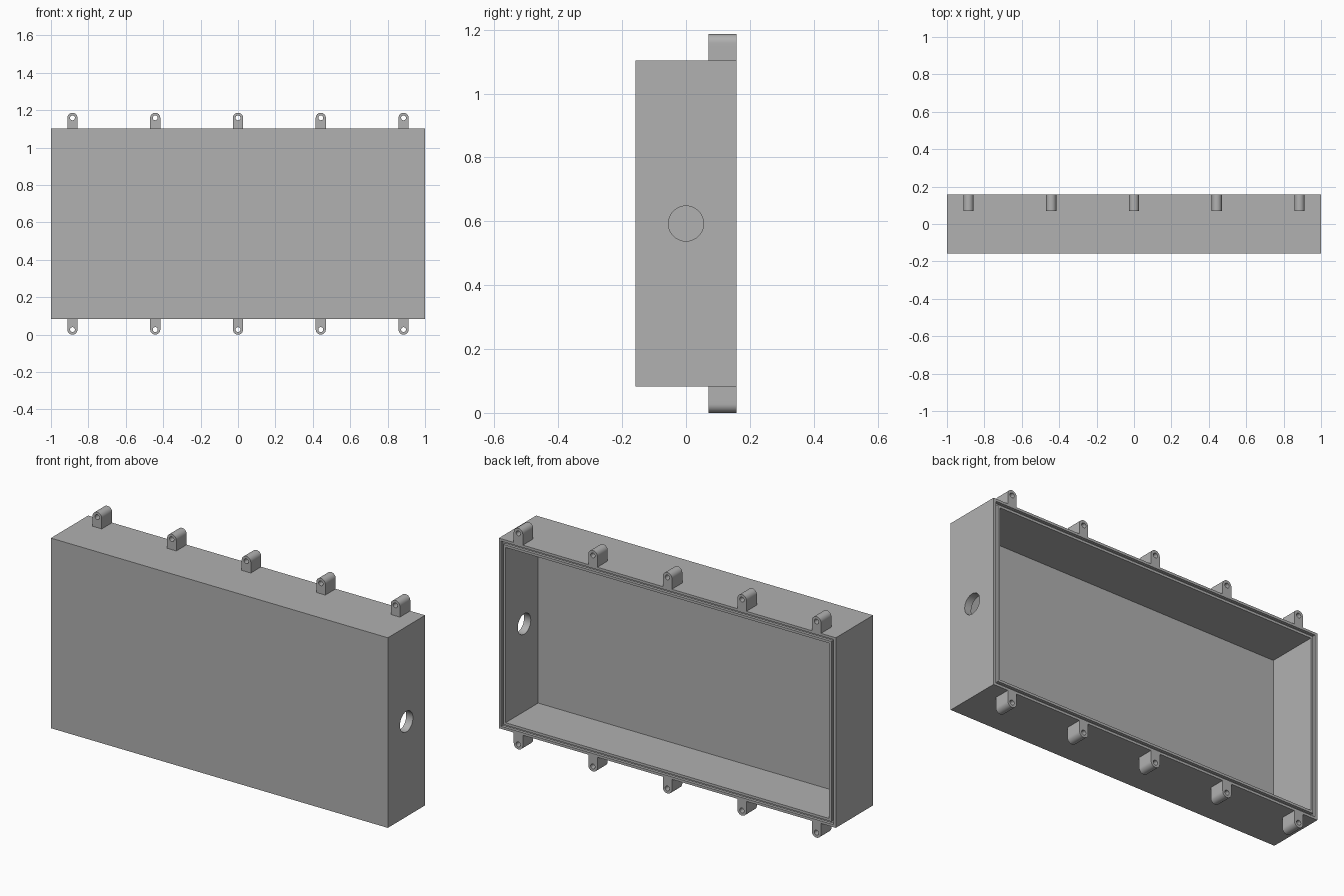
import bpy
import bmesh
from math import cos, sin, tau, radians

if "Cube" in bpy.data.objects:
    bpy.data.objects.remove(bpy.data.objects["Cube"])

HALF_X, HALF_Y, HALF_Z = 1.0, 0.158, 0.51   # case half sizes
MID_Z = 0.593                               # case centre height
WALL = 0.04
LUG_R, LUG_HOLE, LUG_FRONT = 0.027, 0.013, 0.07

grey = bpy.data.materials.new("plain grey")
grey.use_nodes = True
colour = (0.44, 0.44, 0.44, 1)
grey.diffuse_color = colour
grey.node_tree.nodes["Principled BSDF"].inputs["Base Color"].default_value = colour


def add_object(name, bm):
    bmesh.ops.recalc_face_normals(bm, faces=bm.faces)
    mesh = bpy.data.meshes.new(name)
    bm.to_mesh(mesh)
    bm.free()
    mesh.materials.append(grey)
    ob = bpy.data.objects.new(name, mesh)
    bpy.context.collection.objects.link(ob)
    return ob


def activate(ob):
    bpy.ops.object.select_all(action='DESELECT')
    ob.select_set(True)
    bpy.context.view_layer.objects.active = ob


def smooth(ob):
    activate(ob)
    bpy.ops.object.shade_smooth_by_angle(angle=radians(30))


def bridge(bm, a, b):
    for i in range(len(a)):
        j = (i + 1) % len(a)
        bm.faces.new((a[i], a[j], b[j], b[i]))


# Open-backed case: rectangular rings, each (inset from outside, y)
def make_case():
    groove_floor = HALF_Y - 0.015
    rings = [(0, -HALF_Y), (0, HALF_Y),
             (WALL / 3, HALF_Y), (WALL / 3, groove_floor),
             (WALL * 2 / 3, groove_floor), (WALL * 2 / 3, HALF_Y),
             (WALL, HALF_Y), (WALL, WALL - HALF_Y)]
    bm = bmesh.new()
    loops = [[bm.verts.new((sx * (HALF_X - d), y, MID_Z + sz * (HALF_Z - d)))
              for sx, sz in ((-1, -1), (1, -1), (1, 1), (-1, 1))]
             for d, y in rings]
    for a, b in zip(loops, loops[1:]):
        bridge(bm, a, b)
    bm.faces.new(loops[0])
    bm.faces.new(loops[-1])
    return add_object("case", bm)


# Round cable hole through the left wall
def cut_cable_hole(case):
    bpy.ops.mesh.primitive_cylinder_add(
        vertices=64, radius=0.055, depth=0.2,
        location=(HALF_X, 0, MID_Z), rotation=(0, radians(90), 0))
    cutter = bpy.context.object
    cutter.name = "cable_hole_cutter"
    cutter.hide_render = True
    cutter.data.materials.append(grey)
    activate(case)
    mod = case.modifiers.new("cable hole", 'BOOLEAN')
    mod.operation = 'DIFFERENCE'
    mod.solver = 'EXACT'
    mod.object = cutter
    bpy.ops.object.modifier_apply(modifier=mod.name)
    bpy.data.objects.remove(cutter)


# Screw lug: rounded tab with a through hole, side is +1 (top) or -1 (bottom)
def make_lug(name, x, side, sides=32):
    height = MID_Z - LUG_R                  # hole centre above the case middle
    stem = height - HALF_Z                  # hole centre above the case wall
    outer, inner = [], []
    for i in range(sides):
        c, s = cos(tau * i / sides), sin(tau * i / sides)
        inner.append((LUG_HOLE * c, LUG_HOLE * s))
        if i <= sides // 2:
            outer.append((LUG_R * c, LUG_R * s))
        else:
            k = max(abs(c), abs(s))
            outer.append((LUG_R * c / k, stem * s / k))
    bm = bmesh.new()

    def loop(points, y):
        return [bm.verts.new((x + u, y, MID_Z + side * (height + v))) for u, v in points]

    loops = [loop(outer, LUG_FRONT), loop(outer, HALF_Y),
             loop(inner, HALF_Y), loop(inner, LUG_FRONT)]
    for i in range(4):
        bridge(bm, loops[i], loops[(i + 1) % 4])
    smooth(add_object(name, bm))


case = make_case()
cut_cable_hole(case)
smooth(case)
for side, label in ((1, "top"), (-1, "bottom")):
    for n in range(5):
        make_lug(f"{label}_lug_{n + 1}", (n - 2) * 0.4425, side)
